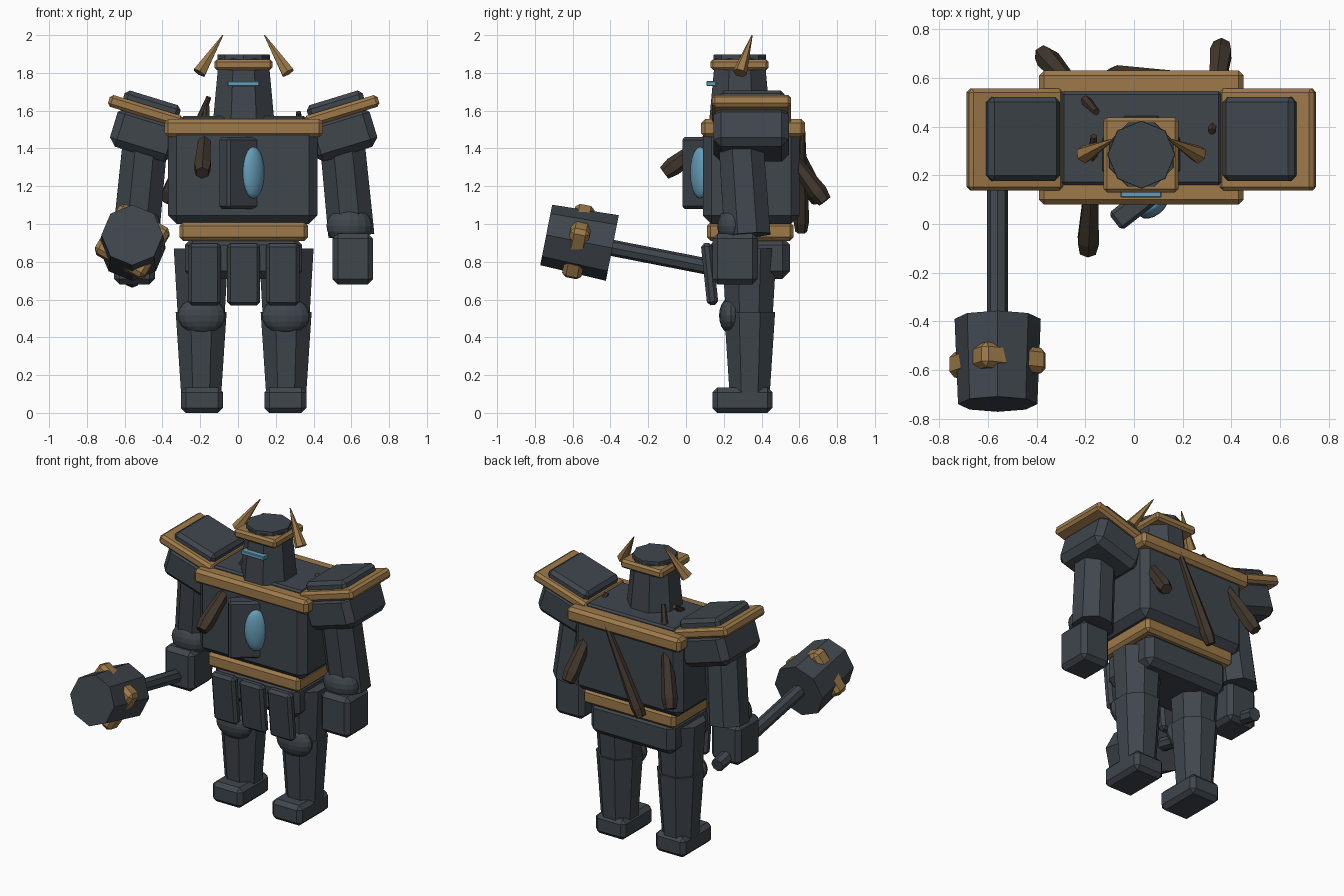
import bpy, bmesh, math
from mathutils import Matrix, Vector

if "Cube" in bpy.data.objects:
    bpy.data.objects.remove(bpy.data.objects["Cube"])

MID = 0.03   # body centre line
EIGHTH = math.radians(22.5)


def material(name, rgb):
    m = bpy.data.materials.new(name)
    m.use_nodes = True
    m.diffuse_color = (*rgb, 1)
    m.node_tree.nodes["Principled BSDF"].inputs["Base Color"].default_value = (*rgb, 1)
    return m


SLATE = material("dark slate", (0.05, 0.061, 0.073))
BRONZE = material("bronze", (0.34, 0.195, 0.068))
BLUE = material("glow blue", (0.13, 0.34, 0.48))
WOOD = material("dark wood", (0.052, 0.037, 0.026))


def finish(name, bm, matrix, mat):
    bm.transform(matrix)
    bmesh.ops.recalc_face_normals(bm, faces=bm.faces)
    mesh = bpy.data.meshes.new(name)
    bm.to_mesh(mesh)
    bm.free()
    mesh.materials.append(mat)
    obj = bpy.data.objects.new(name, mesh)
    bpy.context.collection.objects.link(obj)
    return obj


def box(name, center, size, mat, bevel=0.02, rot=None):
    bm = bmesh.new()
    bmesh.ops.create_cube(bm, size=1)
    bmesh.ops.scale(bm, vec=size, verts=bm.verts)
    bmesh.ops.bevel(bm, geom=bm.edges[:], offset=bevel, segments=1,
                    affect='EDGES', profile=0.5)
    rot = rot or Matrix.Identity(4)
    return finish(name, bm, Matrix.Translation(center) @ rot, mat)


def span(name, x, y, z, mat, bevel=0.02):
    """Bevelled box from three (low, high) ranges."""
    axes = (x, y, z)
    return box(name, [(a + b) / 2 for a, b in axes], [b - a for a, b in axes], mat, bevel)


def aim(start, end):
    return Vector((0, 0, 1)).rotation_difference(Vector(end) - Vector(start)).to_matrix().to_4x4()


def rod(name, start, end, r0, r1, mat, sides=8, turn=0.0):
    bm = bmesh.new()
    bmesh.ops.create_cone(bm, cap_ends=True, segments=sides, radius1=r0, radius2=r1,
                          depth=(Vector(end) - Vector(start)).length)
    middle = (Vector(start) + Vector(end)) / 2
    return finish(name, bm, Matrix.Translation(middle) @ aim(start, end)
                  @ Matrix.Rotation(turn, 4, 'Z'), mat)


def ball(name, center, radii, mat, rot=None):
    bm = bmesh.new()
    bmesh.ops.create_uvsphere(bm, u_segments=16, v_segments=10, radius=1)
    rot = rot or Matrix.Identity(4)
    return finish(name, bm, Matrix.Translation(center) @ rot @ Matrix.Diagonal((*radii, 1)), mat)


# Torso, collar and belt
span("torso", (-0.37, 0.42), (0.09, 0.6), (1.0, 1.52), SLATE, 0.045)
span("collar_trim", (-0.39, 0.45), (0.08, 0.63), (1.46, 1.555), BRONZE)
span("torso_top", (-0.3, 0.36), (0.16, 0.545), (1.5, 1.572), SLATE, 0.012)
span("belt", (-0.31, 0.37), (0.11, 0.57), (0.91, 1.01), BRONZE)
span("hips", (-0.28, 0.34), (0.13, 0.55), (0.71, 0.93), SLATE, 0.04)

# Hanging waist plates
for name, dx in (("right", -0.207), ("middle", 0), ("left", 0.207)):
    box(name + "_waist_plate", (MID + dx, 0.125, 0.735), (0.175, 0.06, 0.33), SLATE,
        0.018, Matrix.Rotation(math.radians(6), 4, 'X'))

# Head, crown band and visor
rod("head", (MID, 0.285, 1.55), (MID, 0.285, 1.88), 0.175, 0.142, SLATE, turn=EIGHTH)
rod("head_cap", (MID, 0.285, 1.85), (MID, 0.285, 1.897), 0.14, 0.138, SLATE)
span("crown_band", (-0.125, 0.183), (0.13, 0.438), (1.815, 1.872), BRONZE, 0.014)
span("visor", (-0.055, 0.113), (0.108, 0.16), (1.73, 1.757), BLUE, 0.004)

# Limbs, pauldrons and horns, mirrored about the centre line
for side, label in ((1, "left_"), (-1, "right_")):
    def at(dx, y, z):
        return (MID + side * dx, y, z)

    rod(label + "horn", at(0.235, 0.285, 1.8), at(0.11, 0.35, 2.0), 0.038, 0.003, BRONZE, 6)

    tilt = Matrix.Rotation(-side * math.radians(17), 4, 'Y')
    box(label + "pauldron", at(0.52, 0.345, 1.475), (0.35, 0.4, 0.22), SLATE, 0.04, tilt)
    box(label + "pauldron_trim", at(0.52, 0.347, 1.597), (0.405, 0.42, 0.065), BRONZE, 0.016, tilt)
    box(label + "pauldron_top", at(0.49, 0.35, 1.62), (0.31, 0.345, 0.1), SLATE, 0.022, tilt)

    rod(label + "arm", at(0.57, 0.325, 0.94), at(0.52, 0.29, 1.45), 0.132, 0.128, SLATE,
        turn=EIGHTH)
    ball(label + "elbow", at(0.56, 0.25, 0.99), (0.122, 0.085, 0.1), SLATE)
    box(label + "hand", at(0.578, 0.26, 0.815), (0.215, 0.24, 0.27), SLATE, 0.028)

    rod(label + "thigh", at(0.225, 0.335, 0.48), at(0.225, 0.335, 0.87), 0.132, 0.157, SLATE,
        turn=EIGHTH)
    rod(label + "shin", at(0.225, 0.337, 0.1), at(0.225, 0.337, 0.535), 0.115, 0.146, SLATE,
        turn=EIGHTH)
    ball(label + "knee", at(0.223, 0.237, 0.515), (0.127, 0.062, 0.097), SLATE)
    span(label + "foot", sorted((MID + side * 0.11, MID + side * 0.332)), (0.14, 0.457),
         (0, 0.135), SLATE, 0.026)

# Angled chest shield with a smooth gem
swing = Matrix.Rotation(math.radians(38), 4, 'Z')
box("chest_shield", (0.04, 0.1, 1.27), (0.3, 0.09, 0.38), SLATE, 0.014, swing)
gem = ball("chest_gem", (0.081, 0.075, 1.272), (0.07, 0.04, 0.137), BLUE, swing)
gem.data.polygons.foreach_set("use_smooth", [True] * len(gem.data.polygons))

# Wooden stakes driven through the torso: thin tip, thick butt with a tapered end
STAKES = {
    "front_stake": ((-0.165, 0.36, 1.62), (-0.19, -0.115, 1.27), 0.05),
    "back_right_stake": ((-0.155, 0.46, 1.67), (-0.375, 0.7, 1.12), 0.05),
    "back_left_stake": ((0.32, 0.38, 1.59), (0.36, 0.735, 1.12), 0.05),
    "long_back_stake": ((0.165, 0.615, 1.52), (-0.095, 0.61, 0.96), 0.042),
}
for name, (tip, butt, r) in STAKES.items():
    neck = Vector(butt).lerp(Vector(tip), 0.1)
    rod(name, neck, tip, r, 0.015, WOOD, 6)
    rod(name + "_butt", butt, neck, r * 0.75, r, WOOD, 6)

# War hammer held in the right hand
HX = -0.56
back, front = (HX, -0.39, 0.873), (HX, -0.74, 0.942)
rod("hammer_handle", (HX, 0.47, 0.705), (HX, -0.45, 0.885), 0.043, 0.043, SLATE)
rod("hammer_head", back, front, 0.177, 0.163, SLATE)
box("hammer_band", (HX, -0.57, 0.907), (0.305, 0.305, 0.105), BRONZE, 0.022,
    aim(back, front) @ Matrix.Rotation(math.radians(-30), 4, 'Z'))
